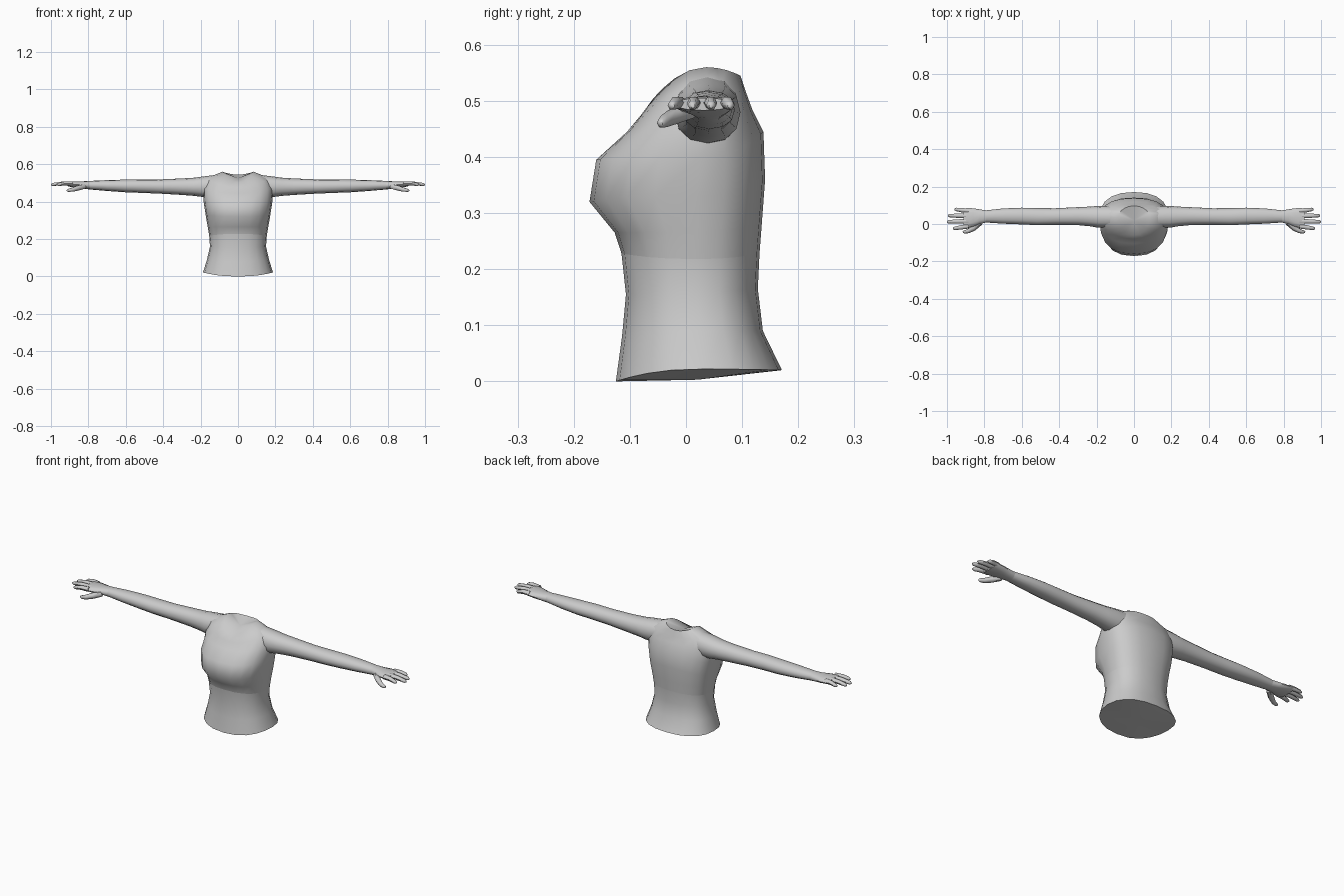
import bpy, bmesh, math
from mathutils import Vector

if "Cube" in bpy.data.objects:
    bpy.data.objects.remove(bpy.data.objects["Cube"])

# One plain grey for the whole figure
grey = bpy.data.materials.new("plain_grey")
grey.diffuse_color = (0.6, 0.6, 0.6, 1)
grey.use_nodes = True
grey.node_tree.nodes["Principled BSDF"].inputs["Base Color"].default_value = grey.diffuse_color


def loft(name, rings, caps=(None, None), smooth=50):
    """Skin a list of vertex rings; a cap is None, 'flat' or a centre point."""
    bm = bmesh.new()
    rows = [[bm.verts.new(p) for p in ring] for ring in rings]
    n = len(rows[0])
    for a, b in zip(rows, rows[1:]):
        for i in range(n):
            j = (i + 1) % n
            bm.faces.new((a[i], a[j], b[j], b[i]))
    for row, cap in ((rows[0], caps[0]), (rows[-1], caps[1])):
        if cap == 'flat':
            bm.faces.new(row)
        elif cap:
            c = bm.verts.new(cap)
            for i in range(n):
                bm.faces.new((row[i], row[(i + 1) % n], c))
    bmesh.ops.recalc_face_normals(bm, faces=bm.faces)
    me = bpy.data.meshes.new(name)
    bm.to_mesh(me)
    bm.free()
    me.materials.append(grey)
    ob = bpy.data.objects.new(name, me)
    bpy.context.collection.objects.link(ob)
    bpy.ops.object.select_all(action='DESELECT')
    ob.select_set(True)
    bpy.context.view_layer.objects.active = ob
    bpy.ops.object.shade_smooth_by_angle(angle=math.radians(smooth))
    return ob


def power(v, e):
    return math.copysign(abs(v) ** e, v)


def body_ring(zf, zs, zb, w, yf, yb, ys, e=0.85, n=20):
    """Ring with its own height at front, side and back; ys is the widest y."""
    pts = []
    for i in range(n):
        a = 2 * math.pi * i / n
        c, s = math.cos(a), math.sin(a)
        y = ys + abs(power(s, e)) * ((yb if s > 0 else yf) - ys)
        z = zs + s * s * ((zb if s > 0 else zf) - zs)
        pts.append((w * power(c, e), y, z))
    return pts


# Torso rings: front z, side z, back z, half width, front y, back y, side y
waist_rings = [body_ring(*r) for r in (
    (0.0, 0.022, 0.02, 0.187, -0.125, 0.171, 0.03),
    (0.08, 0.09, 0.09, 0.166, -0.114, 0.137, 0.025),
    (0.155, 0.16, 0.165, 0.15, -0.107, 0.128, 0.02),
    (0.228, 0.218, 0.228, 0.154, -0.115, 0.131, 0.02))]
chest_rings = [waist_rings[-1]] + [body_ring(*r) for r in (
    (0.265, 0.265, 0.28, 0.162, -0.127, 0.135, 0.02),
    (0.32, 0.33, 0.36, 0.173, -0.172, 0.141, 0.02, 0.8),
    (0.395, 0.40, 0.445, 0.184, -0.16, 0.138, 0.025, 0.8),
    (0.445, 0.47, 0.485, 0.188, -0.105, 0.118, 0.035),
    (0.475, 0.525, 0.515, 0.168, -0.08, 0.107, 0.038, 0.95),
    (0.502, 0.56, 0.545, 0.084, -0.06, 0.097, 0.036, 1.0))]
loft("waist", waist_rings, ((0, 0.02, 0.003), None))
loft("chest", chest_rings, (None, (0, 0.02, 0.525)))


def limb_ring(x, y0, y1, z0, z1, side, n=12, e=0.9):
    """Oval across the x axis, given by its limits."""
    pts = []
    for i in range(n):
        a = 2 * math.pi * i / n
        pts.append((side * x, (y0 + y1) / 2 + power(math.cos(a), e) * (y1 - y0) / 2,
                    (z0 + z1) / 2 + power(math.sin(a), e) * (z1 - z0) / 2))
    return pts


def finger(name, path, radii, side):
    """Tapered six-sided finger along a short path."""
    pts = [Vector((side * x, y, z)) for x, y, z in path]
    d = (pts[-1] - pts[0]).normalized()
    u = d.cross(Vector((0, 0, 1))).normalized()
    v = u.cross(d)
    rings = [[p + r * (math.cos(k * math.pi / 3) * u + math.sin(k * math.pi / 3) * v)
              for k in range(6)] for p, r in zip(pts, radii)]
    loft(name, rings, ('flat', 'flat'), 60)


# Arm sections from shoulder to wrist: x, y limits, z limits
arm = ((0.12, -0.02, 0.095, 0.42, 0.543), (0.19, -0.02, 0.097, 0.425, 0.534),
       (0.235, -0.012, 0.093, 0.431, 0.528), (0.30, -0.006, 0.09, 0.436, 0.524),
       (0.42, -0.004, 0.084, 0.443, 0.519), (0.52, -0.006, 0.085, 0.447, 0.519),
       (0.60, -0.002, 0.087, 0.45, 0.518), (0.70, 0.002, 0.083, 0.457, 0.515),
       (0.79, 0.008, 0.073, 0.465, 0.511))
# Palm sections carry on from the wrist
hand = (arm[-1], (0.825, 0.0, 0.078, 0.469, 0.509), (0.86, -0.014, 0.084, 0.474, 0.508),
        (0.895, -0.022, 0.085, 0.479, 0.508), (0.912, -0.02, 0.082, 0.483, 0.505))
# Fingers: base y, tip x, tip y
fingers = {"index": (-0.012, 0.968, -0.024), "middle": (0.015, 1.0, 0.012),
           "ring": (0.043, 0.995, 0.045), "little": (0.07, 0.96, 0.078)}

for label, side in (("right", -1), ("left", 1)):
    loft(label + "_arm", [limb_ring(*s, side) for s in arm], ('flat', None))
    loft(label + "_hand", [limb_ring(*s, side) for s in hand], (None, 'flat'))
    for f, (y, tx, ty) in fingers.items():
        finger(f"{label}_{f}_finger",
               ((0.885, y, 0.496), ((0.885 + tx) / 2, (y + ty) / 2, 0.497),
                (tx - 0.008, ty, 0.492), (tx, ty, 0.491)),
               (0.0125, 0.0115, 0.009, 0.004), side)
    finger(label + "_thumb",
           ((0.82, 0.008, 0.482), (0.855, -0.02, 0.473), (0.885, -0.038, 0.464),
            (0.908, -0.044, 0.46), (0.914, -0.045, 0.459)),
           (0.014, 0.015, 0.012, 0.009, 0.004), side)
